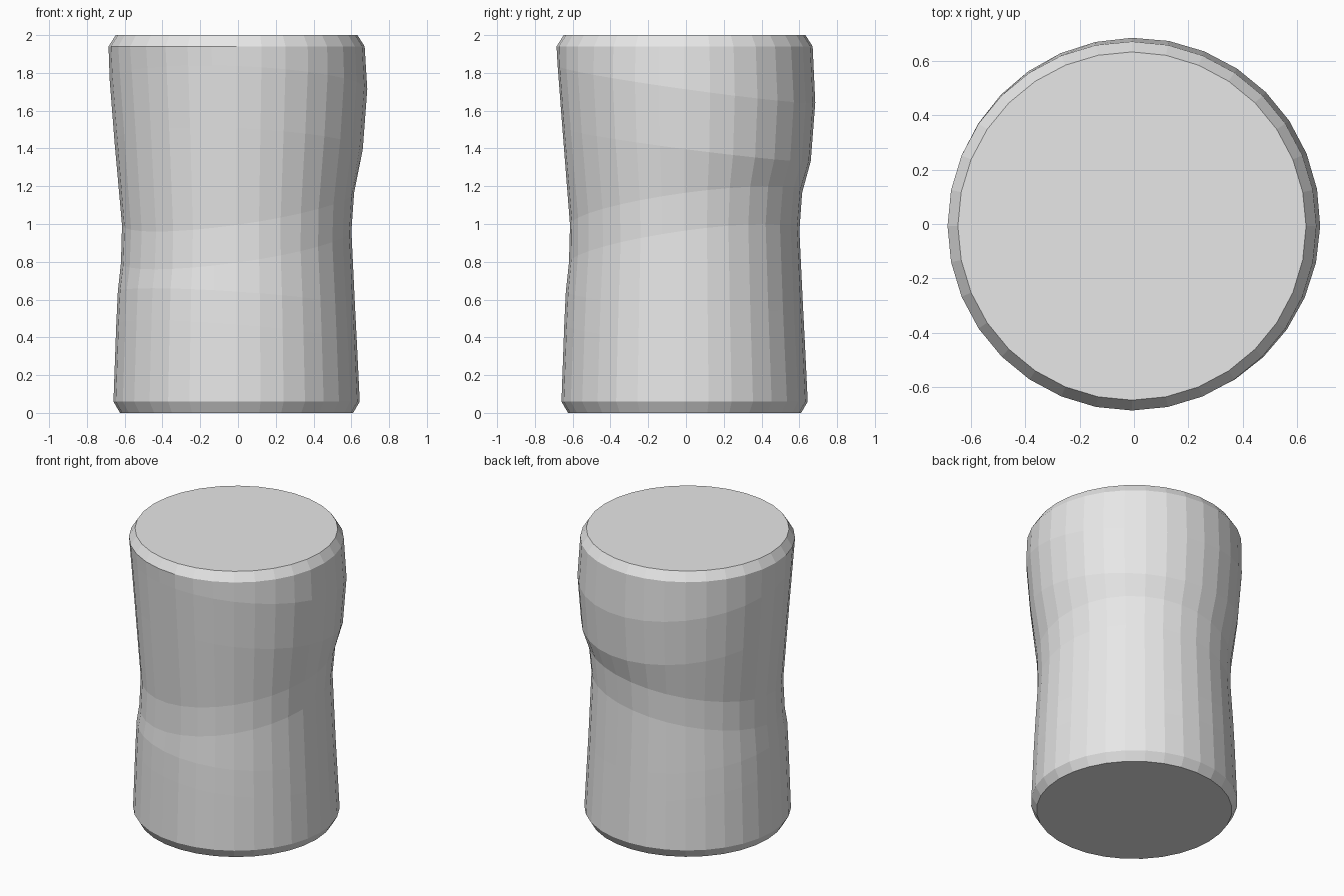
import bpy
import bmesh
from math import cos, sin, pi, radians

cube = bpy.data.objects.get("Cube")
if cube:
    bpy.data.objects.remove(cube, do_unlink=True)

SIDES = 32
CENTRE = -0.0075
LEAN = radians(45)      # direction of the upper bulge
FOLD = radians(75)      # direction in which the upper folds dip

# Rings from bottom to top: height, tilt, tilt direction, radius, radius swing
RINGS = [
    (0.00, 0.00, LEAN, 0.617, 0.000),   # bottom cap
    (0.06, 0.00, LEAN, 0.652, 0.000),   # bottom bevel
    (0.42, -0.07, LEAN, 0.637, 0.000),  # lower folds
    (0.60, -0.06, LEAN, 0.628, -0.001),
    (0.88, 0.12, LEAN, 0.610, -0.003),  # waist
    (1.08, 0.12, LEAN, 0.6145, 0.011),
    (1.42, -0.09, FOLD, 0.6575, 0.015),  # upper bulge
    (1.74, -0.10, FOLD, 0.682, 0.014),
    (1.94, 0.00, LEAN, 0.678, 0.000),   # top bevel
    (2.00, 0.00, LEAN, 0.640, 0.000),   # top cap
]


def add_ring(bm, height, tilt, direction, radius, swing):
    """One loop of the body, tilted and pushed out to one side."""
    ring = []
    for i in range(SIDES):
        a = 2 * pi * i / SIDES
        r = radius + swing * cos(a - LEAN)
        z = height + tilt * cos(a - direction)
        ring.append(bm.verts.new((CENTRE + r * cos(a), CENTRE + r * sin(a), z)))
    return ring


# Body: skin the rings and cap both ends
bm = bmesh.new()
rings = [add_ring(bm, *spec) for spec in RINGS]
for low, high in zip(rings, rings[1:]):
    for i in range(SIDES):
        j = (i + 1) % SIDES
        bm.faces.new((low[i], low[j], high[j], high[i]))
bm.faces.new(rings[0][::-1])
bm.faces.new(rings[-1])

mesh = bpy.data.meshes.new("pinched_cylinder")
bm.to_mesh(mesh)
bm.free()
body = bpy.data.objects.new("pinched_cylinder", mesh)
bpy.context.collection.objects.link(body)

# Plain light grey
grey = bpy.data.materials.new("light_grey")
grey.use_nodes = True
colour = (0.8, 0.8, 0.8, 1.0)
grey.diffuse_color = colour
grey.node_tree.nodes["Principled BSDF"].inputs["Base Color"].default_value = colour
mesh.materials.append(grey)
